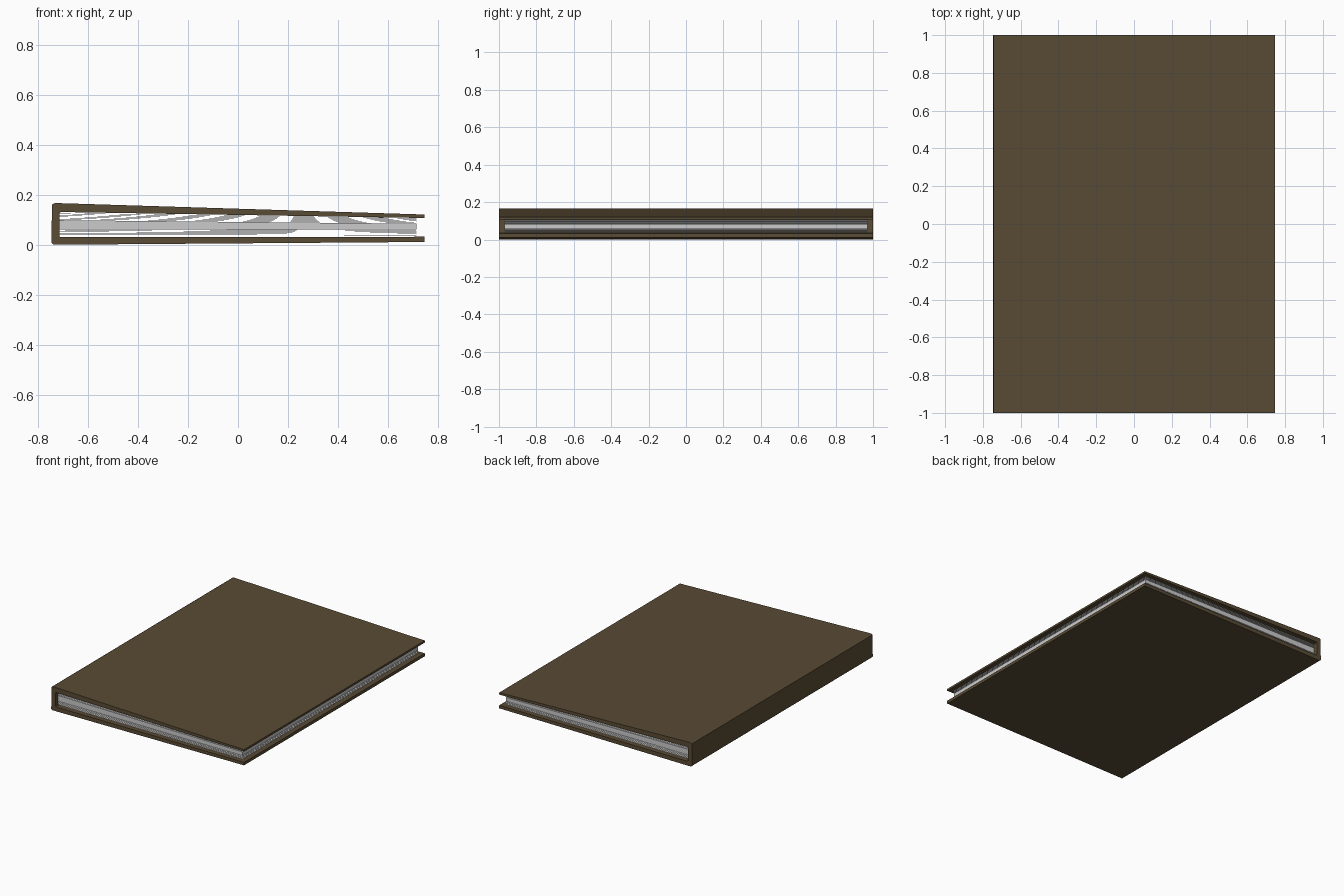
import bpy, bmesh

if "Cube" in bpy.data.objects:
    bpy.data.objects.remove(bpy.data.objects["Cube"])


def material(name, color):
    m = bpy.data.materials.new(name)
    m.diffuse_color = color
    m.use_nodes = True
    m.node_tree.nodes["Principled BSDF"].inputs["Base Color"].default_value = m.diffuse_color
    return m


def extrude_profile(name, profiles, half_y, mat=None):
    # Extrudes closed xz profiles along y into one object
    bm = bmesh.new()
    for pts in profiles:
        face = bm.faces.new([bm.verts.new((x, -half_y, z)) for x, z in pts])
        ext = bmesh.ops.extrude_face_region(bm, geom=[face])
        verts = [v for v in ext["geom"] if isinstance(v, bmesh.types.BMVert)]
        bmesh.ops.translate(bm, verts=verts, vec=(0, 2 * half_y, 0))
    bmesh.ops.recalc_face_normals(bm, faces=bm.faces)
    mesh = bpy.data.meshes.new(name)
    bm.to_mesh(mesh)
    bm.free()
    obj = bpy.data.objects.new(name, mesh)
    bpy.context.collection.objects.link(obj)
    if mat:
        mesh.materials.append(mat)
    return obj


brown = material("cover_brown", (0.10, 0.07, 0.035, 1))

# Cover: tapered boards joined by the spine
extrude_profile("cover", [[
    (-0.747, 0.008), (-0.738, 0.0), (0.747, 0.011), (0.747, 0.032),
    (-0.71, 0.030), (-0.715, 0.035), (-0.715, 0.126), (-0.71, 0.131),
    (0.747, 0.107), (0.747, 0.121), (-0.733, 0.167), (-0.745, 0.161)]], 1.0, brown)

# Pages: sheets fanning from the spine around a solid middle block
X0, X1 = -0.715, 0.715


def sheet(t, thick):
    a = 0.033 + t * 0.095
    b = 0.034 + t * 0.073
    return [(X0, a - thick), (X1, b - thick), (X1, b + thick), (X0, a + thick)]


sheets = []
for i in range(7):
    t = 0.02 + i * 0.05
    sheets += [sheet(t, 0.0006), sheet(1 - t, 0.0006)]
extrude_profile("page_sheets", sheets, 0.97)
extrude_profile("page_block", [[(X0, 0.060), (X1, 0.060), (X1, 0.084), (X0, 0.098)]], 0.97)
